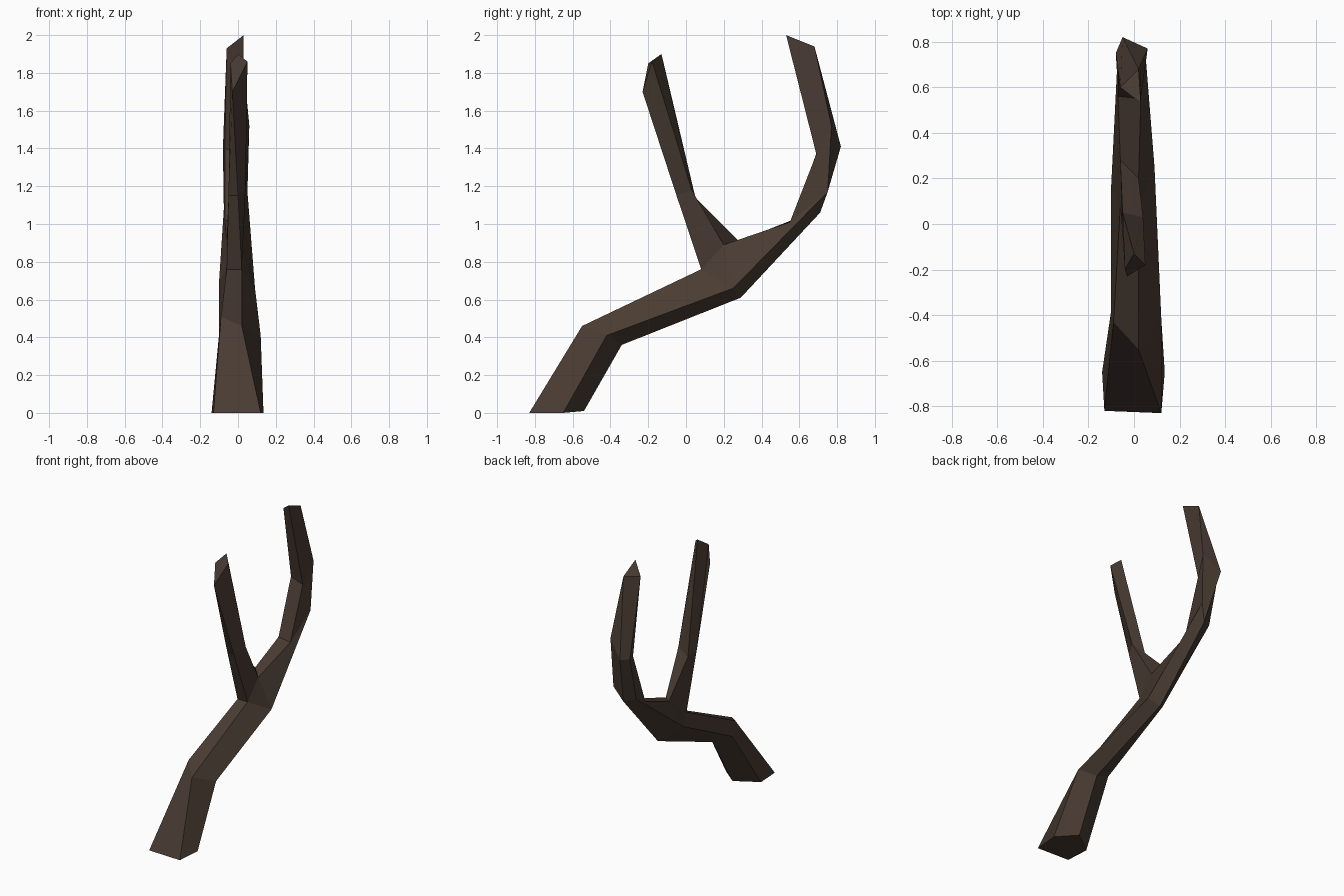
import bpy
import bmesh

default_cube = bpy.data.objects.get("Cube")
if default_cube:
    bpy.data.objects.remove(default_cube, do_unlink=True)


def make_material(name, colour):
    material = bpy.data.materials.new(name)
    material.use_nodes = True
    material.diffuse_color = colour
    shader = next(n for n in material.node_tree.nodes if n.type == 'BSDF_PRINCIPLED')
    shader.inputs["Base Color"].default_value = colour
    shader.inputs["Roughness"].default_value = 0.9
    return material


def loft(name, rings, material, skip=None, cap_start=True):
    """Skin matching cross-sections; points shared by two rings collapse."""
    bm = bmesh.new()
    cache = {}

    def vert(point):
        if point not in cache:
            cache[point] = bm.verts.new(point)
        return cache[point]

    def face(points):
        corners = list(dict.fromkeys(points))
        if len(corners) > 2:
            bm.faces.new([vert(p) for p in corners])

    for lower, upper in zip(rings, rings[1:]):
        for i in range(len(lower)):
            j = (i + 1) % len(lower)
            corners = (lower[i], lower[j], upper[j], upper[i])
            if skip is None or set(corners) != set(skip):
                face(corners)
    if cap_start:
        face(rings[0])
    face(rings[-1])

    bmesh.ops.recalc_face_normals(bm, faces=bm.faces)
    # Flip open shells whose outward direction was guessed wrongly
    if bm.calc_volume(signed=True) < 0:
        bmesh.ops.reverse_faces(bm, faces=bm.faces)
    mesh = bpy.data.meshes.new(name)
    bm.to_mesh(mesh)
    bm.free()
    mesh.materials.append(material)
    branch = bpy.data.objects.new(name, mesh)
    bpy.context.scene.collection.objects.link(branch)
    return branch


bark = make_material("dark_brown_bark", (0.066, 0.044, 0.032, 1))

# Cross-sections run: top left, top right, right, underside, left
foot = [(-.13, -.82, 0), (.12, -.83, 0), (.135, -.65, 0), (.01, -.54, .01), (-.14, -.65, 0)]
knee = [(-.09, -.43, .51), (.02, -.55, .46), (.12, -.42, .41), (.03, -.34, .36), (-.1, -.38, .42)]

# The fork: the saddle between these four points carries the side branch
front_left, front_right = (-.06, .08, .76), (.02, .08, .76)
back_right, back_left = (.02, .2, .89), (-.06, .28, .91)
saddle = [front_left, front_right, back_right, back_left]
underside = [(.09, .25, .66), (.02, .29, .61), (-.1, .17, .7)]
fork_front = [front_left, front_right] + underside
fork_back = [back_left, back_right] + underside

# Curved main limb above the fork
bend = [(-.07, .56, 1.02), (.03, .55, 1.01), (.05, .75, 1.17), (0, .71, 1.06), (-.075, .67, 1.08)]
elbow = [(-.07, .7, 1.4), (.03, .69, 1.37), (.06, .77, 1.52), (-.05, .82, 1.41), (-.08, .75, 1.4)]
tip_left, tip_back = (-.06, .6, 1.93), (.02, .68, 1.94)
tip = [tip_left, (.03, .53, 2), tip_back, tip_back, tip_left]
loft("main_limb", [foot, knee, fork_front, fork_back, bend, elbow, tip], bark, skip=saddle)

# Straight side branch, tapering to a chipped end
middle = [(-.05, -.05, 1.15), (0, -.05, 1.15), (.04, .03, 1.18), (-.05, .05, 1.14)]
chip = [(-.04, -.2, 1.85), (-.03, -.23, 1.7), (.05, -.18, 1.86), (0, -.13, 1.9)]
loft("side_branch", [saddle, middle, chip], bark, cap_start=False)
